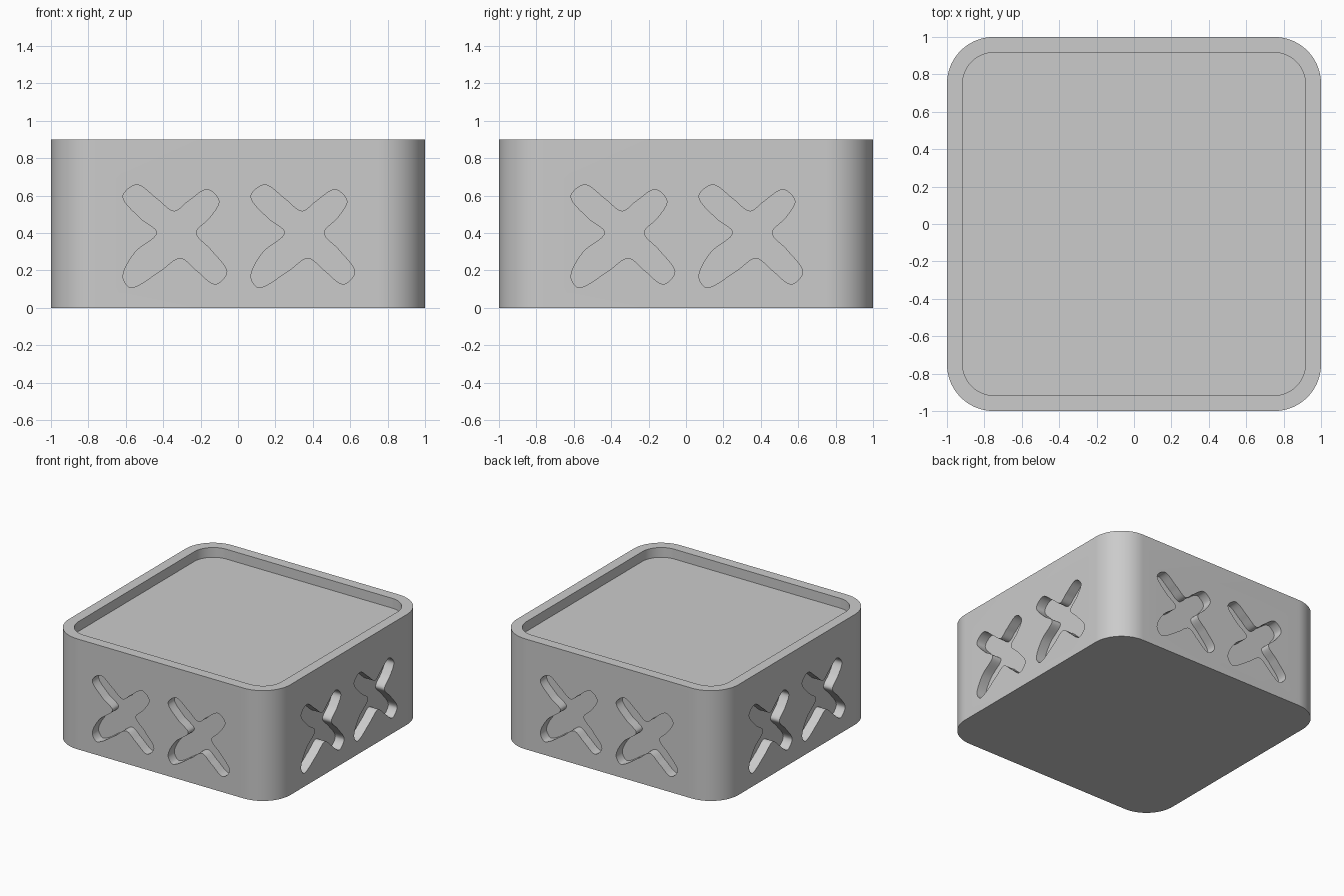
import bpy, bmesh, math
from mathutils import Matrix, Vector

if "Cube" in bpy.data.objects:
    bpy.data.objects.remove(bpy.data.objects["Cube"], do_unlink=True)

HEIGHT = 0.9
DEPTH = 0.08   # depth of the tray and of the side cutouts
SPACING = 0.684

grey = bpy.data.materials.new("plain grey")
grey.use_nodes = True
colour = (0.6, 0.6, 0.6, 1)
grey.diffuse_color = colour
grey.node_tree.nodes["Principled BSDF"].inputs["Base Color"].default_value = colour


def rounded_square(half, radius, steps=20):
    """Outline of a square with round corners, anticlockwise."""
    points = []
    for corner in range(4):
        turn = Matrix.Rotation(corner * math.pi / 2, 2)
        for i in range(steps + 1):
            a = i / steps * math.pi / 2
            inner = half - radius
            points.append(turn @ Vector((inner + radius * math.cos(a),
                                         inner + radius * math.sin(a))))
    return points


def prism(name, outline, low, high):
    """Solid made by extruding an outline from low to high along z."""
    bm = bmesh.new()
    base = bm.faces.new([bm.verts.new((p[0], p[1], low)) for p in outline])
    top = bmesh.ops.extrude_face_region(bm, geom=[base])["geom"]
    bmesh.ops.translate(bm, vec=(0, 0, high - low),
                        verts=[v for v in top if isinstance(v, bmesh.types.BMVert)])
    bmesh.ops.recalc_face_normals(bm, faces=bm.faces)
    mesh = bpy.data.meshes.new(name)
    bm.to_mesh(mesh)
    bm.free()
    mesh.materials.append(grey)
    obj = bpy.data.objects.new(name, mesh)
    bpy.context.collection.objects.link(obj)
    return obj


def smooth_loop(points, steps=8):
    """Closed smooth spline through the points."""
    pts = [Vector(p) for p in points]
    n = len(pts)
    result = []
    for i in range(n):
        a, b, c, d = (pts[(i + k) % n] for k in (-1, 0, 1, 2))
        span = (c - b).length
        # tangents weighted by segment length avoid overshoot
        m0 = (c - a) * span / (span + (b - a).length)
        m1 = (d - b) * span / (span + (d - c).length)
        for s in range(steps):
            t = s / steps
            result.append(b * (2*t**3 - 3*t**2 + 1) + m0 * (t**3 - 2*t**2 + t)
                          + c * (3*t**2 - 2*t**3) + m1 * (t**3 - t**2))
    return result


def carve(target, cutter):
    cutter.hide_render = True
    mod = target.modifiers.new(cutter.name, "BOOLEAN")
    mod.operation = "DIFFERENCE"
    mod.solver = "EXACT"
    mod.object = cutter
    bpy.context.view_layer.objects.active = target
    bpy.ops.object.modifier_apply(modifier=mod.name)
    bpy.data.objects.remove(cutter, do_unlink=True)


# Body with round corners and a shallow tray in the top
body = prism("box_body", rounded_square(1, 0.25), 0, HEIGHT)
carve(body, prism("tray_cutter", rounded_square(0.917, 0.17), HEIGHT - DEPTH, HEIGHT + 0.1))

# Lopsided cross outline: arms, tips and waists in order
cross = smooth_loop([
    (-.615, .594), (-.54, .658), (-.43, .58), (-.342, .516), (-.27, .567),
    (-.166, .632), (-.102, .572), (-.15, .485), (-.225, .401), (-.145, .31),
    (-.06, .193), (-.123, .127), (-.225, .203), (-.31, .267), (-.412, .2),
    (-.57, .108), (-.615, .171), (-.55, .297), (-.433, .401), (-.525, .482)])

# Two cross recesses on each of the four sides
for side in range(4):
    for column in range(2):
        cutter = prism("cross_cutter", cross, 1 - DEPTH, 1.1)
        cutter.data.transform(Matrix.Rotation(side * math.pi / 2, 4, "Z")
                              @ Matrix.Rotation(math.pi / 2, 4, "X")
                              @ Matrix.Translation((column * SPACING, 0, 0)))
        carve(body, cutter)

bpy.ops.object.select_all(action="DESELECT")
body.select_set(True)
bpy.context.view_layer.objects.active = body
bpy.ops.object.shade_smooth_by_angle(angle=math.radians(35))
